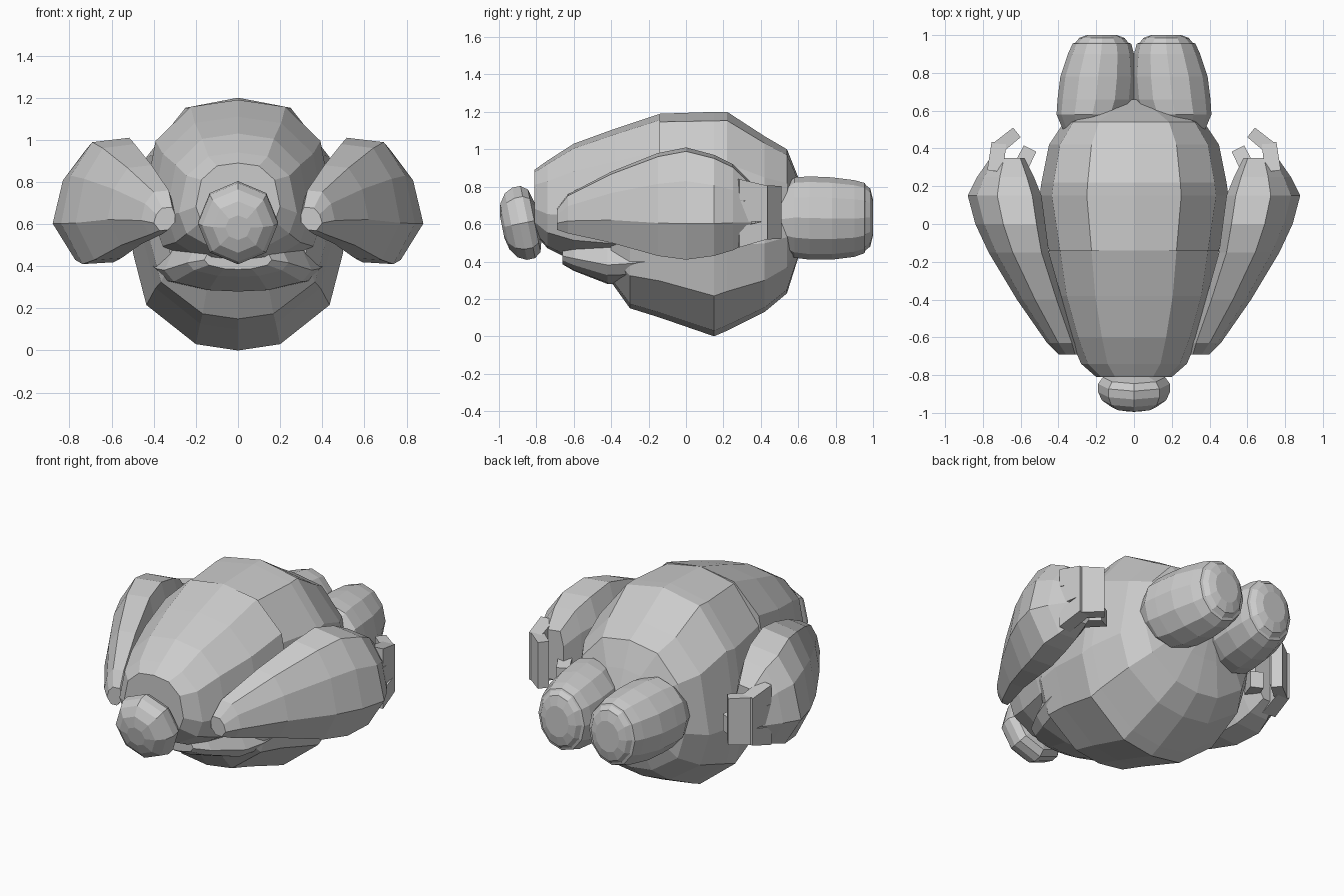
import bpy, bmesh, math
from mathutils import Vector

cube = bpy.data.objects.get("Cube")
if cube:
    bpy.data.objects.remove(cube, do_unlink=True)


def finish(name, bm):
    bmesh.ops.recalc_face_normals(bm, faces=bm.faces)
    mesh = bpy.data.meshes.new(name)
    bm.to_mesh(mesh)
    bm.free()
    obj = bpy.data.objects.new(name, mesh)
    bpy.context.collection.objects.link(obj)
    return obj


def loft(name, profile, rings, side=1):
    """Skin a unit profile along y; each ring is (y, x_min, x_max, z_min, z_max)."""
    bm = bmesh.new()
    loops = []
    for y, x0, x1, z0, z1 in rings:
        cx, cz, hx, hz = (x0 + x1) / 2, (z0 + z1) / 2, (x1 - x0) / 2, (z1 - z0) / 2
        loops.append([bm.verts.new((side * (cx + hx * u), y, cz + hz * v))
                      for u, v in profile])
    n = len(profile)
    for a, b in zip(loops, loops[1:]):
        for i in range(n):
            j = (i + 1) % n
            bm.faces.new((a[i], a[j], b[j], b[i]))
    bm.faces.new(loops[0])
    bm.faces.new(loops[-1])
    return finish(name, bm)


def symmetric(rings):
    return [(y, -w, w, z0, z1) for y, w, z0, z1 in rings]


def ngon(n):
    return [(math.cos(math.tau * i / n), math.sin(math.tau * i / n)) for i in range(n)]


def block(name, p, q, thick, height, side):
    """Slightly tapered finger segment from p to q."""
    p, q = Vector(p), Vector(q)
    across = (q - p).cross(Vector((0, 0, 1))).normalized() * thick / 2
    bm = bmesh.new()
    corners = []
    for point, s in ((p, 1), (q, 0.92)):
        for a, b in ((-1, -1), (1, -1), (1, 1), (-1, 1)):
            v = point + across * a * s + Vector((0, 0, height / 2 * b * s))
            corners.append(bm.verts.new((v.x * side, v.y, v.z)))
    bmesh.ops.convex_hull(bm, input=corners)
    return finish(name, bm)


# Torso: faceted barrel with a pointed rump
half = [(0, 1), (.5, .92), (.87, .53), (1, -.22), (.87, -.64), (.4, -.95), (0, -1)]
barrel = half + [(-u, v) for u, v in half[-2:0:-1]]
loft("torso", barrel, symmetric([
    (-.40, .36, .29, 1.08), (-.30, .42, .15, 1.12), (-.14, .45, .10, 1.19),
    (.15, .50, 0, 1.2), (.22, .49, .03, 1.2), (.42, .45, .13, 1.07),
    (.54, .37, .23, 1.0), (.60, .23, .42, .85), (.66, .04, .58, .68)]))

# Head: tapers forward and overhangs the jaw
loft("head", barrel, symmetric([
    (-.81, .20, .55, .89), (-.74, .28, .47, .94), (-.60, .34, .40, 1.03),
    (-.38, .41, .36, 1.11), (-.14, .45, .36, 1.19)]))

# Lower jaw tucked under the muzzle
loft("lower_jaw", barrel, symmetric([
    (-.66, .16, .385, .50), (-.60, .24, .35, .52), (-.42, .35, .28, .54),
    (-.30, .39, .28, .56), (-.10, .42, .32, .56)]))

# Nose: squashed rounded dome, tipped slightly downward
nose = loft("nose", ngon(8), symmetric([
    (-.11, .06, -.06, .06), (-.095, .12, -.125, .125), (-.06, .17, -.175, .175),
    (-.015, .19, -.197, .197), (.03, .19, -.197, .197),
    (.065, .165, -.17, .17), (.085, .10, -.1, .1)]))
nose.location = (0, -.875, .605)
nose.rotation_euler.x = .2

arm_profile = [(-.75, 1), (.2, .93), (.75, .4), (1, -.36),
               (.45, -1), (-.35, -.97), (-1, -.3), (-1, .45)]
arm_rings = [
    (-.69, .30, .40, .57, .68), (-.63, .31, .46, .55, .76), (-.40, .38, .62, .50, .88),
    (-.15, .45, .77, .43, .98), (0, .47, .84, .41, 1.01), (.15, .49, .88, .43, .97),
    (.25, .53, .83, .46, .92), (.35, .58, .76, .51, .82)]
foot_rings = [
    (.46, .10, .36, .49, .75), (.58, .03, .41, .42, .85), (.66, 0, .405, .41, .855),
    (.78, -.01, .39, .41, .85), (.90, 0, .35, .425, .835), (.955, .015, .325, .445, .82),
    (.96, .03, .31, .46, .81), (.985, .05, .29, .48, .79), (1, .09, .25, .54, .73)]
# Wrist height and tip height of each finger
finger_heights = ((.785, .755), (.67, .665), (.53, .57))

for label, side in (("left", 1), ("right", -1)):
    # Arm, broad at the wrist and narrow toward the head
    loft(label + "_arm", arm_profile, arm_rings, side)
    # Curled fingers stacked one above another
    for i, (z0, z1) in enumerate(finger_heights):
        name = f"{label}_finger_{i + 1}"
        block(name + "_base", (.735, .28, z0), (.715, .43, z1), .085, .11, side)
        block(name + "_tip", (.725, .40, z1), (.62, .485, z1), .07, .105, side)
    # Thumb
    block(label + "_thumb", (.61, .28, .61), (.55, .40, .58), .08, .11, side)
    # Foot with a rimmed sole
    loft(label + "_foot", ngon(12), foot_rings, side)
